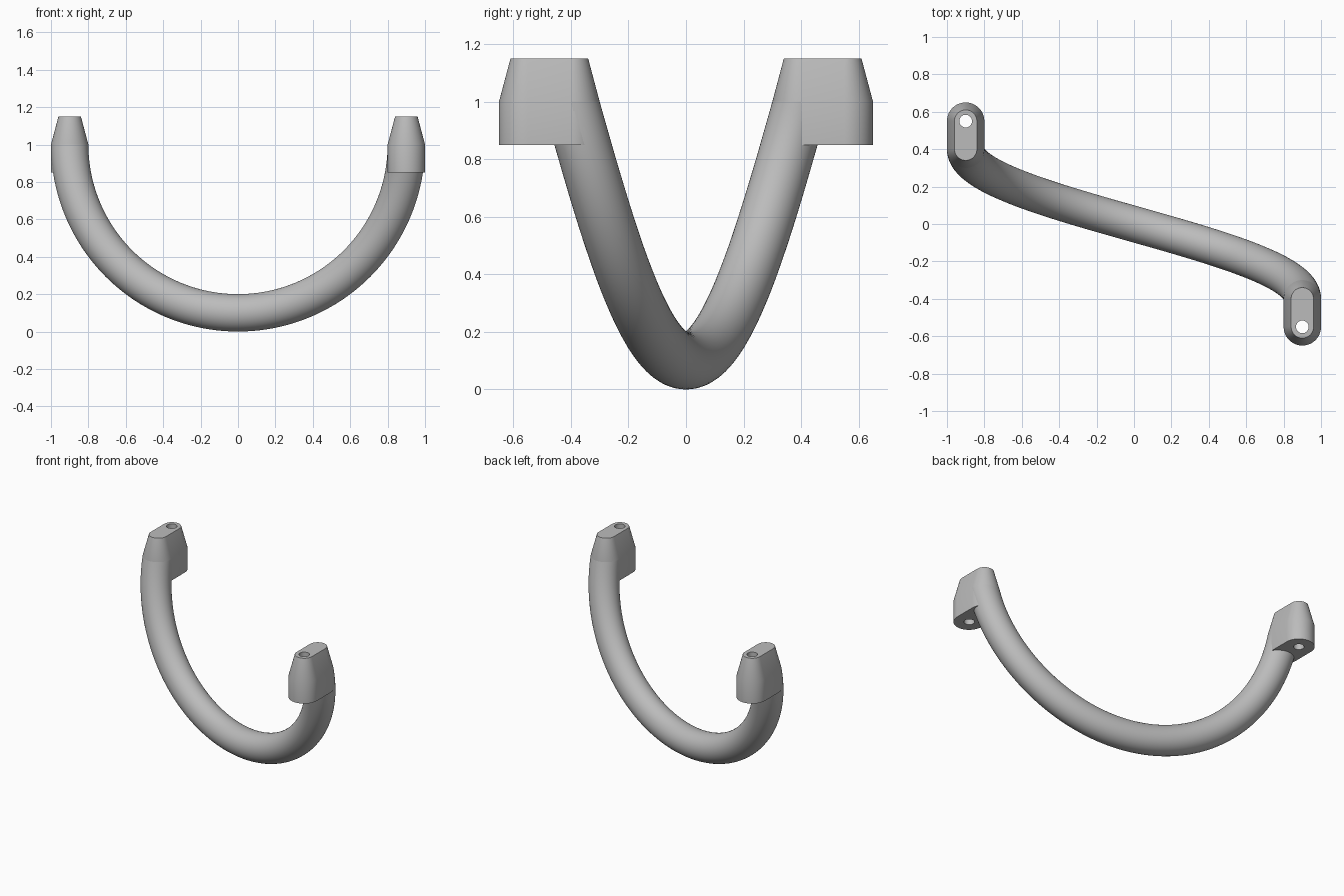
import bpy
import bmesh
from math import sin, cos, pi

cube = bpy.data.objects.get("Cube")
if cube:
    bpy.data.objects.remove(cube, do_unlink=True)

ARC_R, TUBE_R = 0.9, 0.1      # handle arc and bar thickness
Y_IN, Y_OUT = 0.4, 0.55       # bar end and screw hole, measured from the middle
HOLE_R = 0.034

grey = bpy.data.materials.new("satin grey")
grey.use_nodes = True
grey.diffuse_color = (0.5, 0.5, 0.5, 1)
grey.node_tree.nodes["Principled BSDF"].inputs["Base Color"].default_value = (0.5, 0.5, 0.5, 1)


def finish(bm, name):
    bmesh.ops.recalc_face_normals(bm, faces=bm.faces)
    mesh = bpy.data.meshes.new(name)
    bm.to_mesh(mesh)
    bm.free()
    mesh.materials.append(grey)
    obj = bpy.data.objects.new(name, mesh)
    bpy.context.collection.objects.link(obj)
    bpy.ops.object.select_all(action='DESELECT')
    obj.select_set(True)
    bpy.context.view_layer.objects.active = obj
    bpy.ops.object.shade_smooth_by_angle(angle=pi / 6)
    return obj


def ring(bm, points):
    return [bm.verts.new(p) for p in points]


def skin(bm, a, b):
    n = len(a)
    for i in range(n):
        j = (i + 1) % n
        bm.faces.new((a[i], a[j], b[j], b[i]))


def cap(bm, outer, hole):
    edges = [bm.edges.get((r[i - 1], r[i])) for r in (outer, hole) for i in range(len(r))]
    bmesh.ops.triangle_fill(bm, edges=edges, use_beauty=True)


def circle(n):
    return [2 * pi * i / n for i in range(n)]


# Bar: half a turn of a helix, lowest in the middle
bm = bmesh.new()
steps = 96
rings = []
for s in range(steps + 1):
    t = (s / steps - 0.5) * pi
    shift = -Y_IN * t / (pi / 2)
    rings.append(ring(bm, [((ARC_R + TUBE_R * cos(a)) * sin(t),
                            shift + TUBE_R * sin(a),
                            1 - (ARC_R + TUBE_R * cos(a)) * cos(t)) for a in circle(48)]))
for a, b in zip(rings, rings[1:]):
    skin(bm, a, b)
bm.faces.new(rings[0])
bm.faces.new(rings[-1])
finish(bm, "handle_bar")


# Mounting foot: rounded slot outline, tapered above, with a through hole
def slot(r, z, side):
    half = 24
    pts = []
    for centre, start in ((Y_OUT, 0), (Y_IN, pi)):
        for i in range(half + 1):
            a = start + pi * i / half
            pts.append((side * (-ARC_R + r * cos(a)), side * (centre + r * sin(a)), z))
    return pts


def mounting_foot(name, side):
    bm = bmesh.new()
    levels = [ring(bm, slot(r, z, side))
              for r, z in ((TUBE_R, 0.85), (TUBE_R, 1.0), (0.06, 1.15))]
    for a, b in zip(levels, levels[1:]):
        skin(bm, a, b)
    holes = [ring(bm, [(side * (-ARC_R + HOLE_R * cos(a)),
                        side * (Y_OUT + HOLE_R * sin(a)), z) for a in circle(32)])
             for z in (0.85, 1.15)]
    skin(bm, *holes)
    cap(bm, levels[0], holes[0])
    cap(bm, levels[-1], holes[1])
    finish(bm, name)


mounting_foot("right_mounting_foot", 1)
mounting_foot("left_mounting_foot", -1)
